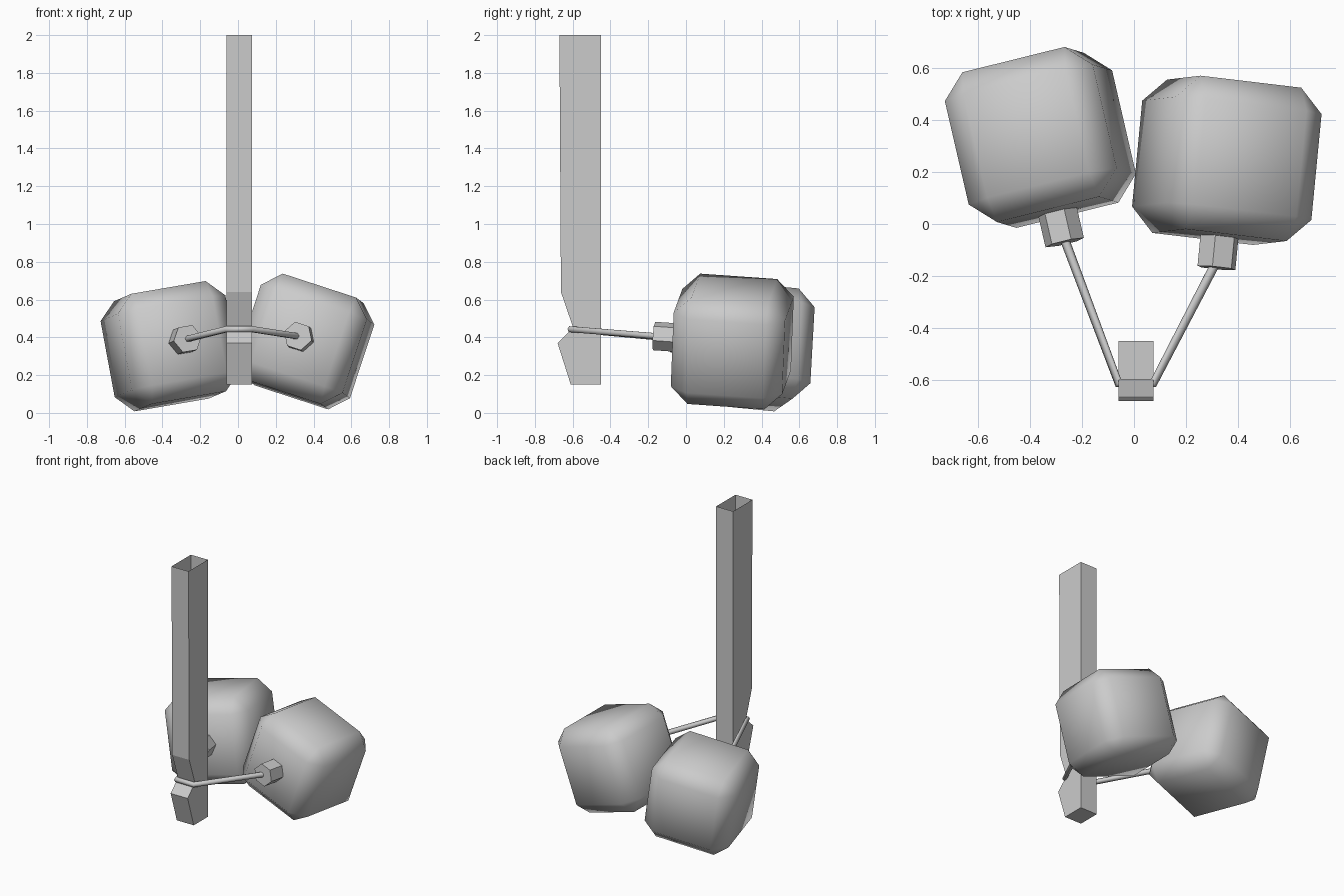
import bpy, bmesh
from math import radians
from mathutils import Matrix, Vector

if "Cube" in bpy.data.objects:
    bpy.data.objects.remove(bpy.data.objects["Cube"])


def finish(bm, name, matrix=None, smooth=None):
    bmesh.ops.recalc_face_normals(bm, faces=bm.faces)
    mesh = bpy.data.meshes.new(name)
    bm.to_mesh(mesh)
    bm.free()
    ob = bpy.data.objects.new(name, mesh)
    bpy.context.collection.objects.link(ob)
    if matrix:
        ob.matrix_world = matrix
    if smooth:
        bpy.ops.object.select_all(action='DESELECT')
        ob.select_set(True)
        bpy.context.view_layer.objects.active = ob
        bpy.ops.object.shade_smooth_by_angle(angle=radians(smooth))
    return ob


# Hollow post: stacked rectangular rings (front y, z), notched for the rope, open on top
bm = bmesh.new()
x0, x1, back = -0.06, 0.075, -0.45
rings = []
for front, z in [(-0.61, 0.15), (-0.68, 0.37), (-0.597, 0.45), (-0.662, 0.64), (-0.67, 2.0)]:
    rings.append([bm.verts.new((x, y, z)) for x, y in
                  [(x0, front), (x1, front), (x1, back), (x0, back)]])
for a, b in zip(rings, rings[1:]):
    for i in range(4):
        j = (i + 1) % 4
        bm.faces.new((a[i], a[j], b[j], b[i]))
bm.faces.new(rings[0][::-1])
finish(bm, "post")

# Floats: bevelled cubes, each with a hexagonal neck on the front
HALF, BEVEL, NECK = 0.297, 0.092, 0.12


def make_float(side, center, yaw, pitch, roll):
    m = (Matrix.Translation(center) @ Matrix.Rotation(radians(yaw), 4, 'Z')
         @ Matrix.Rotation(radians(pitch), 4, 'X') @ Matrix.Rotation(radians(roll), 4, 'Y'))
    bm = bmesh.new()
    bmesh.ops.create_cube(bm, size=2 * HALF)
    bmesh.ops.bevel(bm, geom=bm.edges[:], offset=BEVEL, segments=1, affect='EDGES')
    finish(bm, side + "_float", m, 60)

    bm = bmesh.new()
    bmesh.ops.create_cone(bm, cap_ends=True, segments=6, radius1=0.077, radius2=0.077,
                          depth=NECK + 0.02,
                          matrix=Matrix.Translation((0, -HALF - NECK / 2 + 0.01, 0))
                          @ Matrix.Rotation(radians(90), 4, 'X')
                          @ Matrix.Rotation(radians(30), 4, 'Z'))
    finish(bm, side + "_neck", m)
    return m @ Vector((0, -HALF - NECK + 0.03, 0))


left_end = make_float("left", (-0.36, 0.333, 0.353), 13, -5.5, -9.5)
right_end = make_float("right", (0.357, 0.245, 0.378), -5.5, -4, 18)

# Rope: six-sided tube around the post notch, tied to both necks
curve = bpy.data.curves.new("rope", 'CURVE')
curve.dimensions = '3D'
curve.bevel_depth = 0.018
curve.bevel_resolution = 1
curve.use_fill_caps = True
spline = curve.splines.new('POLY')
path = [left_end, (-0.06, -0.612, 0.443), (0.075, -0.612, 0.443), right_end]
spline.points.add(len(path) - 1)
for p, co in zip(spline.points, path):
    p.co = (*co, 1)
spline.use_smooth = True
bpy.context.collection.objects.link(bpy.data.objects.new("rope", curve))
